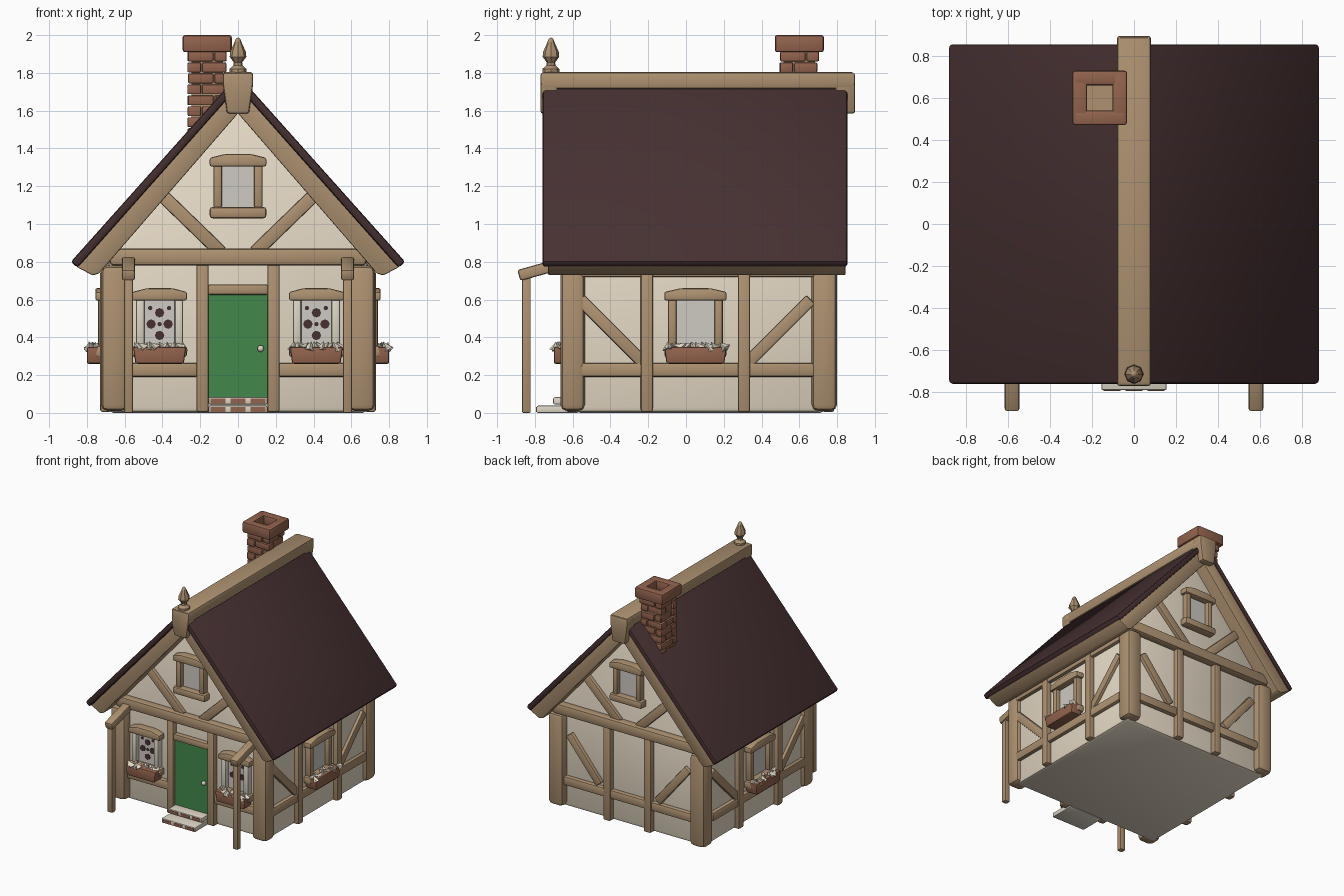
import bpy, bmesh, math, random
from mathutils import Matrix, Vector

if "Cube" in bpy.data.objects:
    bpy.data.objects.remove(bpy.data.objects["Cube"])

random.seed(4)
T, I = Matrix.Translation, Matrix.Identity(4)


def mat(name, rgb):
    m = bpy.data.materials.new(name)
    m.diffuse_color = (*rgb, 1)
    m.use_nodes = True
    m.node_tree.nodes["Principled BSDF"].inputs["Base Color"].default_value = m.diffuse_color
    return m


WOOD = mat("timber tan", (0.42, 0.285, 0.165))
CREAM = mat("plaster cream", (0.80, 0.71, 0.57))
ROOF = mat("roof maroon", (0.062, 0.030, 0.031))
GREEN = mat("door green", (0.055, 0.25, 0.07))
BRICK = mat("brick brown", (0.29, 0.125, 0.075))
PANE = mat("pane grey", (0.62, 0.59, 0.54))
PALE = mat("pale trim", (0.72, 0.67, 0.56))


def finish(bm, name, material, bevel=0.0, m=I):
    if bevel:
        bmesh.ops.bevel(bm, geom=bm.edges[:], offset=bevel, segments=2,
                        profile=0.5, affect='EDGES', clamp_overlap=True)
    bm.transform(m)
    bmesh.ops.recalc_face_normals(bm, faces=bm.faces[:])
    me = bpy.data.meshes.new(name)
    bm.to_mesh(me)
    bm.free()
    me.materials.append(material)
    ob = bpy.data.objects.new(name, me)
    bpy.context.collection.objects.link(ob)
    return ob


def box(name, x0, x1, y0, y1, z0, z1, material, bevel=0.0, m=I):
    bm = bmesh.new()
    bmesh.ops.create_cube(bm, size=1)
    bm.transform(T(((x0 + x1) / 2, (y0 + y1) / 2, (z0 + z1) / 2))
                 @ Matrix.Diagonal((x1 - x0, y1 - y0, z1 - z0, 1)))
    return finish(bm, name, material, bevel, m)


def prism(name, pts, y0, y1, material, bevel=0.0, m=I):
    """Extrude an x-z outline along y."""
    bm = bmesh.new()
    f = bm.faces.new([bm.verts.new((x, y0, z)) for x, z in pts])
    r = bmesh.ops.extrude_face_region(bm, geom=[f])
    bmesh.ops.translate(bm, vec=(0, y1 - y0, 0),
                        verts=[v for v in r['geom'] if isinstance(v, bmesh.types.BMVert)])
    bmesh.ops.recalc_face_normals(bm, faces=bm.faces[:])
    return finish(bm, name, material, bevel, m)


def brace(name, p, q, w, depth, m):
    """Slanted timber between two (u, z) points of a wall."""
    p, q = Vector(p), Vector(q)
    d = (q - p).normalized() * w / 2
    n = Vector((-d.y, d.x))
    prism(name, [p + n, p - n, q - n, q + n], -depth, 0.02, WOOD, 0.008, m)


def lathe(name, prof, sides, material, m=I):
    bm = bmesh.new()
    vs = [bm.verts.new((r, 0, z)) for r, z in prof]
    es = [bm.edges.new(e) for e in zip(vs, vs[1:])]
    bmesh.ops.spin(bm, geom=vs + es, cent=(0, 0, 0), axis=(0, 0, 1),
                   angle=2 * math.pi, steps=sides, use_merge=True)
    bmesh.ops.remove_doubles(bm, verts=bm.verts[:], dist=0.0005)
    return finish(bm, name, material, 0, m)


# Wall frames: local x runs along the wall, local -y points outward
FRONT = T((0, -0.59, 0))
BACK = T((0, 0.74, 0)) @ Matrix.Rotation(math.pi, 4, 'Z')
RIGHT = T((0.69, 0.05, 0)) @ Matrix.Rotation(math.pi / 2, 4, 'Z')
LEFT = T((-0.69, 0.05, 0)) @ Matrix.Rotation(-math.pi / 2, 4, 'Z')

# Plastered body
prism("house_walls", [(-0.69, 0), (0.69, 0), (0.69, 0.8), (0, 1.64), (-0.69, 0.8)],
      -0.59, 0.74, CREAM, 0.03)

# Corner posts
for sx in (-1, 1):
    for y0, y1 in ((-0.665, -0.535), (0.665, 0.80)):
        a, b = sorted((sx * 0.585, sx * 0.725))
        box("corner_post", a, b, y0, y1, 0.01, 0.78, WOOD, 0.035)


def window(m, u, z0, z1, w, depth=0.05):
    """Framed window centred at u; w is the outer frame width."""
    h, g = w / 2, 0.045
    box("window_pane", u - h + 0.02, u + h - 0.02, -0.012, 0.02, z0, z1, PANE, 0, m)
    for s in (-1, 1):
        c = u + s * (h - g / 2 - 0.01)
        box("window_jamb", c - g / 2, c + g / 2, -depth, 0.02, z0, z1,
            WOOD if w > 0.3 or z0 > 1 else PALE, 0.012, m)
    prism("window_lintel", [(u - h - .01, z1 - .025), (u + h + .01, z1 - .025), (u + h + .01, z1 + .02),
          (u + h * .5, z1 + .04), (u - h * .5, z1 + .04), (u - h - .01, z1 + .02)],
          -depth - 0.015, 0.02, WOOD, 0.01, m)
    box("window_sill", u - h - .01, u + h + .01, -depth - 0.015, 0.02, z0 - .055, z0 + .005,
        WOOD, 0.015, m)


def flower_box(m, u, w):
    h = w / 2
    prism("flower_box", [(u - h + .012, .26), (u + h - .012, .26), (u + h, .35), (u - h, .35)],
          -0.11, -0.01, BRICK, 0.01, m)
    # pale angular leaves
    bm = bmesh.new()
    for i in range(12):
        c = Vector((u - h + .02 + (w - .04) * i / 11, random.uniform(-.10, -.04), .355))
        r = bmesh.ops.create_cone(bm, segments=4, radius1=.032, radius2=0, depth=.05, cap_ends=True)
        rot = Matrix.Rotation(random.uniform(-.9, .9), 4, 'Y') @ Matrix.Rotation(random.uniform(-.5, .5), 4, 'X')
        bmesh.ops.transform(bm, matrix=T(c) @ rot, verts=r['verts'])
    finish(bm, "flower_leaves", PALE, 0, m)


# Gable ends
for m in (FRONT, BACK):
    box("gable_beam", -0.68, 0.68, -0.06, 0.02, 0.78, 0.87, WOOD, 0.02, m)
    for s in (-1, 1):
        brace("gable_brace", (s * 0.41, 1.16), (s * 0.09, 0.85), 0.07, 0.03, m)
        a, b = sorted((s * 0.155, s * 0.22))
        box("wall_stud", a, b, -0.045, 0.02, 0.005, 0.79, WOOD, 0.012, m)
        a, b = sorted((s * 0.21, s * 0.62))
        box("low_rail", a, b, -0.035, 0.02, 0.19, 0.265, WOOD, 0.015, m)
    window(m, 0, 1.085, 1.33, 0.28)

# Back wall rail and braces
box("back_middle_rail", -0.18, 0.18, -0.035, 0.02, 0.19, 0.265, WOOD, 0.015, BACK)
for s in (-1, 1):
    brace("back_brace", (s * 0.55, 0.62), (s * 0.27, 0.28), 0.065, 0.03, BACK)

# Front windows with spotted panes
for s in (-1, 1):
    u = s * 0.415
    window(FRONT, u, 0.35, 0.62, 0.27)
    flower_box(FRONT, u, 0.28)
    for du, z in ((-.045, .47), (.045, .47), (0, .41), (0, .53), (-.05, .555), (.05, .555), (0, .47)):
        r = 0.025 if z < 0.54 and (du or z != .47) else 0.012
        lathe("pane_spot", [(0, 0), (r, 0), (r, .005), (0, .005)], 8, ROOF,
              FRONT @ T((u + du, -0.011, z)) @ Matrix.Rotation(math.pi / 2, 4, 'X'))

# Side walls
for m in (RIGHT, LEFT):
    box("side_rail", -0.61, 0.63, -0.03, 0.02, 0.19, 0.265, WOOD, 0.015, m)
    box("side_top_beam", -0.61, 0.63, -0.03, 0.02, 0.72, 0.79, WOOD, 0.01, m)
    for s in (-1, 1):
        a, b = sorted((s * 0.225, s * 0.29))
        box("side_stud", a, b, -0.04, 0.02, 0.005, 0.75, WOOD, 0.012, m)
        brace("side_brace", (s * 0.61, 0.60), (s * 0.26, 0.25), 0.065, 0.025, m)
    window(m, 0, 0.35, 0.62, 0.31)
    flower_box(m, 0, 0.33)

# Door, header, knob and steps
box("door", -0.155, 0.155, -0.02, 0.02, 0.08, 0.63, GREEN, 0, FRONT)
box("door_header", -0.16, 0.16, -0.04, 0.02, 0.625, 0.68, WOOD, 0.012, FRONT)
bm = bmesh.new()
bmesh.ops.create_uvsphere(bm, u_segments=10, v_segments=6, radius=0.018)
finish(bm, "door_knob", PALE, 0, FRONT @ T((0.12, -0.035, 0.34)))
for y, z in ((-0.79, 0.0), (-0.70, 0.045)):
    box("door_step", -0.155, 0.155, y, -0.57, z, z + 0.038, PALE, 0.006)
    for i in range(3):
        x = -0.145 + i * 0.105
        box("step_brick", x, x + 0.08, y - 0.004, y + 0.004, z + 0.006, z + 0.03, BRICK)

# Porch props
for s in (-1, 1):
    x = s * 0.58
    box("porch_post", x - .024, x + .024, -0.868, -0.822, 0, 0.73, WOOD, 0.008)
    bm = bmesh.new()
    bmesh.ops.create_cube(bm, size=1)
    bm.transform(T((x, -0.75, 0.765)) @ Matrix.Rotation(0.27, 4, 'X')
                 @ Matrix.Diagonal((0.07, 0.28, 0.06, 1)))
    finish(bm, "porch_arm", WOOD, 0.012)

# Roof: dark covering over a timber layer
for s in (-1, 1):
    prism("roof_covering", [(0, 1.79), (s * .885, .80), (s * .85, .768), (0, 1.725)],
          -0.76, 0.855, ROOF, 0.015)
    prism("roof_timber", [(0, 1.74), (s * .858, .775), (s * .77, .728), (s * .735, .738), (0, 1.585)],
          -0.73, 0.845, WOOD, 0.008)

# Ridge beam with tapered ends
box("ridge_beam", -0.08, 0.08, -0.765, 0.89, 1.715, 1.805, WOOD, 0.015)
for y0, y1 in ((-0.77, -0.68), (0.79, 0.895)):
    prism("ridge_end", [(-.058, 1.585), (.058, 1.585), (.08, 1.74), (.08, 1.80), (-.08, 1.80), (-.08, 1.74)],
          y0, y1, WOOD, 0.012)

# Finial
lathe("ridge_finial", [(0, 1.79), (.046, 1.79), (.046, 1.82), (.024, 1.84), (.022, 1.855), (.044, 1.885),
                       (.042, 1.91), (.022, 1.955), (.012, 1.98), (0, 1.988)], 8, WOOD, T((0, -0.715, 0)))

# Chimney: mortar core, staggered bricks, hollow cap
CH = T((-0.163, 0.60, 0))
box("chimney_core", -0.083, 0.083, -0.083, 0.083, 1.45, 1.93, WOOD, 0, CH)
for row in range(8):
    z = 1.455 + row * 0.058
    for k in range(4):
        turn = CH @ Matrix.Rotation(k * math.pi / 2, 4, 'Z')
        out = 0.099 + random.uniform(-0.005, 0.007)
        seam = (-0.03, 0.035)[row % 2]
        box("chimney_brick", -out, seam - .003, -out, -0.05, z, z + .052, BRICK, 0.007, turn)
        box("chimney_brick", seam + .003, 0.092, -out + .006, -0.05, z, z + .052, BRICK, 0.007, turn)
for k in range(4):
    turn = CH @ Matrix.Rotation(k * math.pi / 2, 4, 'Z')
    box("chimney_cap", -0.128, 0.128, -0.13, -0.06, 1.91, 2.0, BRICK, 0.012, turn)

# Soft shading with crisp edges
for ob in bpy.context.collection.objects:
    ob.select_set(True)
    bpy.context.view_layer.objects.active = ob
bpy.ops.object.shade_smooth_by_angle(angle=math.radians(35))
